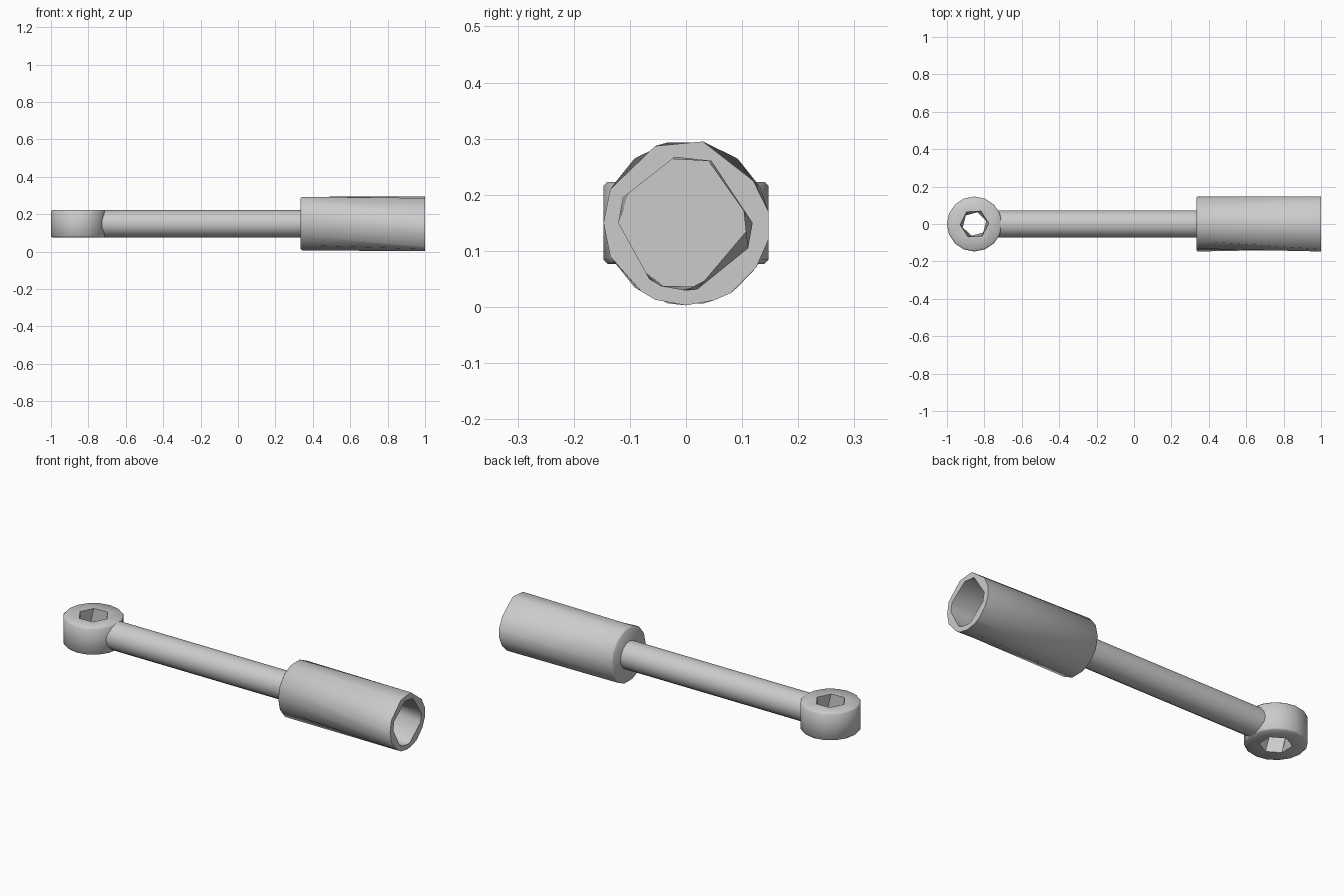
import bpy
import bmesh
import math
from mathutils import Vector

cube = bpy.data.objects.get("Cube")
if cube:
    bpy.data.objects.remove(cube)

steel = bpy.data.materials.new("light_grey_steel")
steel.use_nodes = True
colour = (0.6, 0.6, 0.6, 1)
steel.diffuse_color = colour
steel.node_tree.nodes["Principled BSDF"].inputs["Base Color"].default_value = colour

AXIS_Z = 0.15
RADIUS = 0.147
EYE_X = -0.853


def circle(radius, sides, turn=0.0):
    return [(radius * math.cos(turn + math.tau * i / sides),
             radius * math.sin(turn + math.tau * i / sides)) for i in range(sides)]


def along_x(x, points):
    return [Vector((x, y, AXIS_Z + z)) for y, z in points]


def along_z(z, points):
    return [Vector((EYE_X + x, y, AXIS_Z + z)) for x, y in points]


def loft(name, sections, closed=False):
    """Skin a row of sections; either cap the ends or join last to first."""
    bm = bmesh.new()
    loops, rims = [], []
    for section in sections:
        verts = [bm.verts.new(p) for p in section]
        rims.append(verts)
        loops.append([bm.edges.new((verts[i - 1], verts[i])) for i in range(len(verts))])
    for a, b in zip(loops, loops[1:]):
        bmesh.ops.bridge_loops(bm, edges=a + b)
    if closed:
        bmesh.ops.bridge_loops(bm, edges=loops[-1] + loops[0])
    else:
        bm.faces.new(rims[0])
        bm.faces.new(rims[-1])
    bmesh.ops.recalc_face_normals(bm, faces=bm.faces)
    mesh = bpy.data.meshes.new(name)
    bm.to_mesh(mesh)
    bm.free()
    mesh.materials.append(steel)
    obj = bpy.data.objects.new(name, mesh)
    bpy.context.collection.objects.link(obj)
    bpy.ops.object.select_all(action='DESELECT')
    obj.select_set(True)
    bpy.context.view_layer.objects.active = obj
    bpy.ops.object.shade_smooth_by_angle(angle=math.radians(48))
    return obj


# Socket: round at the back, faceted at the open mouth, with a deep bore
mouth = [(0.147, 0.02), (0.12, 0.075), (0.03, 0.145), (-0.055, 0.137),
         (-0.135, 0.06), (-0.147, 0), (-0.135, -0.06), (-0.08, -0.122),
         (-0.055, -0.137), (0, -0.147), (0.05, -0.138), (0.08, -0.125),
         (0.125, -0.08), (0.147, -0.03)]
bore = [(0.118, 0), (0.045, 0.11), (-0.02, 0.117), (-0.112, 0.045),
        (-0.12, 0), (-0.065, -0.1), (-0.045, -0.112), (0, -0.12),
        (0.02, -0.118), (0.11, -0.045)]
loft("socket", [
    along_x(0.335, circle(0.14, 14)),
    along_x(0.342, circle(RADIUS, 14)),
    along_x(1.0, mouth),
    along_x(1.0, bore),
    along_x(0.4, circle(0.12, 10)),
])

# Shaft between the socket and the eye
loft("shaft", [along_x(x, circle(0.073, 16)) for x in (-0.75, 0.345)])

# Eye: upright ring with softened rims and a faceted hole
half = 0.073
loft("eye_ring", [
    along_z(-half, circle(0.14, 16)),
    along_z(-half + 0.007, circle(RADIUS, 16)),
    along_z(half - 0.007, circle(RADIUS, 16)),
    along_z(half, circle(0.14, 16)),
    along_z(half, circle(0.077, 6, 0.05)),
    along_z(-half, circle(0.077, 6, 0.5)),
], closed=True)
